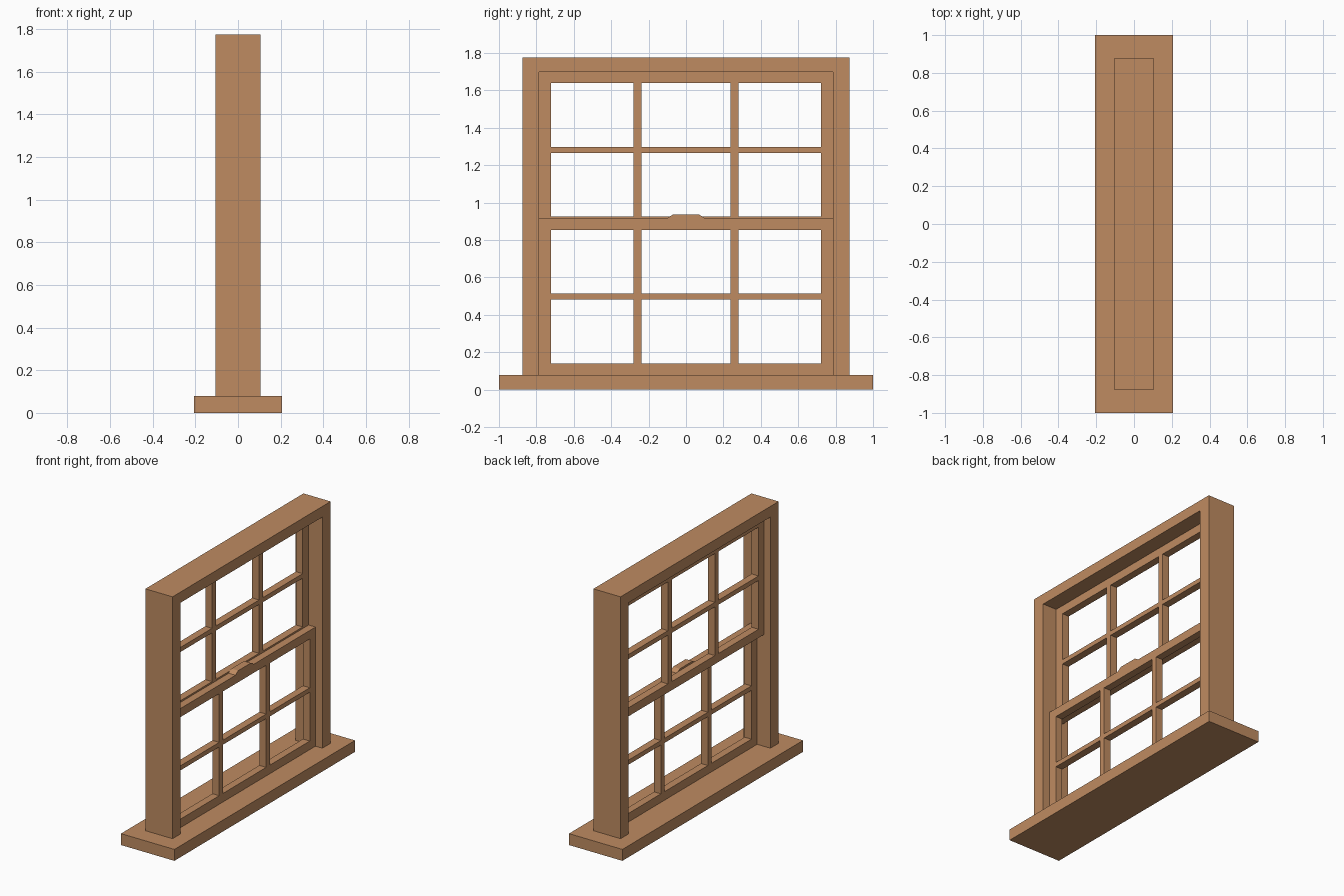
import bpy, bmesh

if "Cube" in bpy.data.objects:
    bpy.data.objects.remove(bpy.data.objects["Cube"])

wood = bpy.data.materials.new("wood")
wood.diffuse_color = (0.52, 0.26, 0.12, 1)
wood.use_nodes = True
wood.node_tree.nodes["Principled BSDF"].inputs["Base Color"].default_value = wood.diffuse_color


def prism(name, outline, x0, x1):
    """Extrude a (y, z) outline along x from x0 to x1."""
    bm = bmesh.new()
    face = bm.faces.new([bm.verts.new((x0, y, z)) for y, z in outline])
    ext = bmesh.ops.extrude_face_region(bm, geom=[face])
    verts = [g for g in ext["geom"] if isinstance(g, bmesh.types.BMVert)]
    bmesh.ops.translate(bm, verts=verts, vec=(x1 - x0, 0, 0))
    bmesh.ops.recalc_face_normals(bm, faces=bm.faces)
    mesh = bpy.data.meshes.new(name)
    bm.to_mesh(mesh)
    bm.free()
    mesh.materials.append(wood)
    obj = bpy.data.objects.new(name, mesh)
    bpy.context.collection.objects.link(obj)
    return obj


def box(name, x, y, z):
    return prism(name, [(y[0], z[0]), (y[1], z[0]), (y[1], z[1]), (y[0], z[1])], *x)


def sash(name, x, z0):
    """Six-pane sash: outer stiles and rails with crossing glazing bars."""
    w, h, b = 0.785, 0.835, 0.063
    iw, z1 = w - b, z0 + h
    zi0, zi1, zm = z0 + 0.06, z1 - 0.06, z0 + h / 2
    box(name + "_bottom_rail", x, (-iw, iw), (z0, zi0))
    box(name + "_top_rail", x, (-iw, iw), (zi1, z1))
    for side, s in (("left", -1), ("right", 1)):
        box(f"{name}_{side}_stile", x, sorted((s * iw, s * w)), (z0, z1))
        box(f"{name}_{side}_upright_bar", x, sorted((s * 0.239, s * 0.281)), (zi0, zi1))
        box(f"{name}_{side}_cross_bar", x, sorted((s * 0.281, s * iw)), (zm - 0.016, zm + 0.016))
    box(name + "_middle_cross_bar", x, (-0.239, 0.239), (zm - 0.016, zm + 0.016))


# Sill
box("sill", (-0.207, 0.207), (-1, 1), (0, 0.08))

# Outer frame: one arch-shaped profile
prism("frame", [(-0.875, 0.08), (-0.785, 0.08), (-0.785, 1.70), (0.785, 1.70),
                (0.785, 0.08), (0.875, 0.08), (0.875, 1.775), (-0.875, 1.775)], -0.105, 0.105)

# Sliding sashes, upper one behind the lower one
sash("lower_sash", (-0.002, 0.051), 0.08)
sash("upper_sash", (-0.057, -0.004), 0.865)

# Sash lock on the meeting rail
prism("sash_lock", [(-0.1, 0.915), (0.1, 0.915), (0.09, 0.924), (0.07, 0.936),
                    (-0.07, 0.936), (-0.09, 0.924)], -0.002, 0.051)
